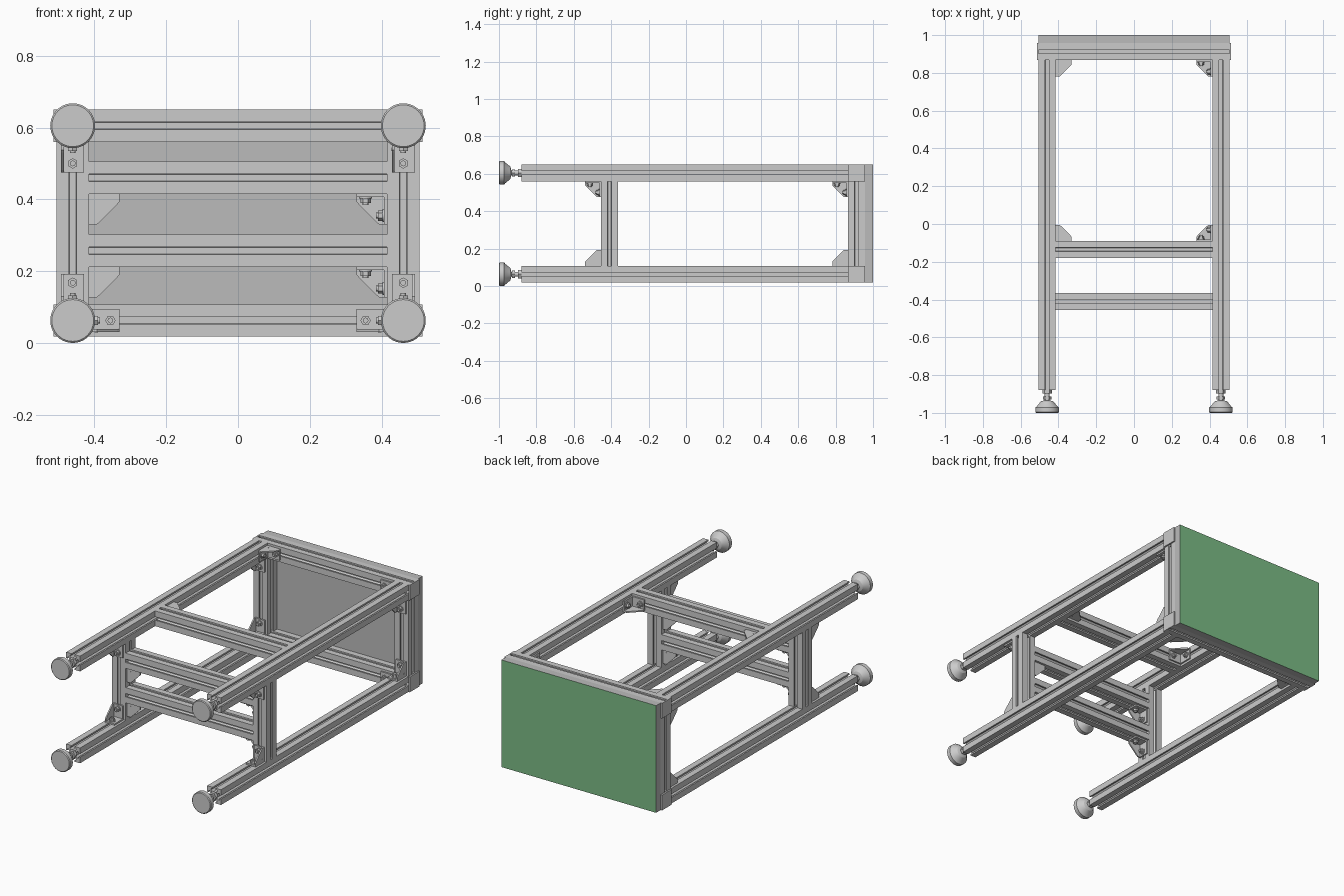
import bpy, bmesh
from math import sin, cos, pi, radians
from mathutils import Vector

if "Cube" in bpy.data.objects:
    bpy.data.objects.remove(bpy.data.objects["Cube"])

X, Y, Z = Vector((1, 0, 0)), Vector((0, 1, 0)), Vector((0, 0, 1))
H = 0.045                      # half width of the slotted profile
LX, ZL, ZU = 0.46, 0.063, 0.605  # leg centre lines
IN = LX - H                    # inner face of the legs
YR, YM, YB = 0.912, -0.409, -0.135  # rear frame, posts, upper cross bar


def prism(bm, pts, origin, u, v, w, length):
    """Extrude a 2D outline (in u, v) along w."""
    rings = [[bm.verts.new(Vector(origin) + u * a + v * b + w * d) for a, b in pts]
             for d in (0, length)]
    n = len(pts)
    bm.faces.new(rings[0])
    bm.faces.new(rings[1])
    for i in range(n):
        j = (i + 1) % n
        bm.faces.new((rings[0][i], rings[0][j], rings[1][j], rings[1][i]))


def rect(a0, a1, b0, b1):
    return [(a0, b0), (a1, b0), (a1, b1), (a0, b1)]


def ngon(r, n, a=0.0, b=0.0):
    return [(a + r * cos(2 * pi * i / n), b + r * sin(2 * pi * i / n)) for i in range(n)]


def finish(bm, name, smooth=False):
    bmesh.ops.recalc_face_normals(bm, faces=bm.faces)
    me = bpy.data.meshes.new(name)
    bm.to_mesh(me)
    bm.free()
    ob = bpy.data.objects.new(name, me)
    bpy.context.collection.objects.link(ob)
    if smooth:
        bpy.ops.object.select_all(action='DESELECT')
        ob.select_set(True)
        bpy.context.view_layer.objects.active = ob
        bpy.ops.object.shade_smooth_by_angle(angle=radians(30))
    return ob


# T-slot cross-section: one side, repeated by quarter turns
side = [(H, -H), (H, -0.01), (H - 0.009, -0.01), (H - 0.009, -0.02),
        (H - 0.017, -0.02), (H - 0.028, -0.009), (H - 0.028, 0.009),
        (H - 0.017, 0.02), (H - 0.009, 0.02), (H - 0.009, 0.01), (H, 0.01)]
PROFILE = []
for k in range(4):
    for a, b in side:
        for _ in range(k):
            a, b = -b, a
        PROFILE.append((a, b))


def beam(name, start, axis, length):
    bm = bmesh.new()
    u, v = {0: (Y, Z), 1: (X, Z), 2: (X, Y)}[max(range(3), key=lambda i: abs(axis[i]))]
    prism(bm, PROFILE, start, u, v, axis, length)
    return finish(bm, name)


def bracket(name, corner, a, b, n):
    """Corner bracket with legs along a and b and its web on the n side."""
    bm = bmesh.new()
    c = Vector(corner)
    w, t, L = 0.032, 0.009, 0.085
    web = [(0, 0), (L, 0), (L, 0.022), (0.078, 0.03), (0.03, 0.078), (0.022, L), (0, L)]
    prism(bm, web, c + n * (w - 0.008), a, b, n, 0.008)
    for p, q in ((a, b), (b, a)):
        prism(bm, rect(0, L, 0, t), c - n * w, p, q, n, 2 * w)
        # washer, bolt head and stud
        prism(bm, ngon(0.018, 20, 0.06), c + q * t, p, n, q, 0.004)
        prism(bm, ngon(0.0145, 6, 0.06), c + q * t, p, n, q, 0.016)
        prism(bm, ngon(0.008, 12, 0.06), c + q * t, p, n, q, 0.022)
    # small locating pin on the web
    prism(bm, ngon(0.005, 12, 0.02, 0.02), c + n * w, a, b, n, 0.001)
    finish(bm, name)


def foot(name, x, z):
    bm = bmesh.new()
    prof = [(0, -1), (0.058, -1), (0.0625, -0.996), (0.0625, -0.972), (0.055, -0.966),
            (0.034, -0.94), (0.022, -0.936), (0.013, -0.934), (0.013, -0.86), (0, -0.86)]
    vs = [bm.verts.new((r, y, 0)) for r, y in prof]
    es = [bm.edges.new(e) for e in zip(vs, vs[1:])]
    bmesh.ops.spin(bm, geom=vs + es, cent=(0, 0, 0), axis=Y, angle=2 * pi, steps=40)
    bmesh.ops.remove_doubles(bm, verts=bm.verts, dist=1e-5)
    # two hex nuts on the spindle
    prism(bm, ngon(0.022, 6), (0, -0.93, 0), X, Z, Y, 0.016)
    prism(bm, ngon(0.025, 6), (0, -0.898, 0), X, Z, Y, 0.018)
    bmesh.ops.translate(bm, verts=bm.verts, vec=(x, 0, z))
    finish(bm, name, True)


# legs and adjustable feet
for sx, sn in ((-1, "left"), (1, "right")):
    for z, zn in ((ZL, "lower"), (ZU, "upper")):
        beam(f"{sn}_{zn}_leg", (sx * LX, -0.88, z), Y, YR - H + 0.88)
        foot(f"{sn}_{zn}_foot", sx * LX, z)
        # square end cap of the table-top frame
        bm = bmesh.new()
        prism(bm, rect(-H, H, -H, H), (sx * (LX + H), YR, z), Y, Z, X * sx, 0.009)
        finish(bm, f"{sn}_{zn}_end_cap")
    # side rail of the top frame, and post between the legs
    for y, pn in ((YR, "frame_side_rail"), (YM, "post")):
        beam(f"{sn}_{pn}", (sx * LX, y, ZL + H), Z, ZU - ZL - 2 * H)
        for z, d, zn in ((ZL + H, Z, "lower"), (ZU - H, -Z, "upper")):
            n = X if (sx > 0 and zn == "lower") else -X
            bracket(f"{sn}_{pn}_{zn}_bracket", (sx * LX, y - H, z), -Y, d, n)

# long rails of the top frame with brackets to the legs
for z, zn in ((ZL, "lower"), (ZU, "upper")):
    beam(f"{zn}_frame_rail", (-LX - H, YR, z), X, 2 * (LX + H))
    for sx, sn in ((-1, "left"), (1, "right")):
        n = Z if (sx < 0 and zn == "upper") else -Z
        bracket(f"{sn}_{zn}_frame_bracket", (sx * IN, YR - H, z), X * -sx, -Y, n)

# cross bar between the upper legs
beam("upper_cross_bar", (-IN, YB, ZU), X, 2 * IN)
for sx, sn in ((-1, "left"), (1, "right")):
    bracket(f"{sn}_cross_bar_bracket", (sx * IN, YB + H, ZU), X * -sx, Y, Z * -sx)

# two cross bars between the posts
for i, z in enumerate((0.257, 0.46)):
    beam(f"post_cross_bar_{i + 1}", (-IN, YM, z), X, 2 * IN)
    for sx, sn in ((-1, "left"), (1, "right")):
        bracket(f"{sn}_post_bar_bracket_{i + 1}", (sx * IN, YM, z - H), X * -sx, -Z, Y * sx)

# table top, green on its outer face only
bm = bmesh.new()
prism(bm, rect(-LX - H, LX + H, ZL - H, ZU + H), (0, YR + H, 0), X, Z, Y, 1 - YR - H)
top = finish(bm, "table_top")
for mname, col in (("top_edge_grey", (0.5, 0.5, 0.5, 1)), ("top_green", (0.2, 0.5, 0.24, 1))):
    m = bpy.data.materials.new(mname)
    m.diffuse_color = col
    m.use_nodes = True
    m.node_tree.nodes["Principled BSDF"].inputs["Base Color"].default_value = m.diffuse_color
    top.data.materials.append(m)
for p in top.data.polygons:
    p.material_index = 1 if p.normal.y > 0.9 else 0
